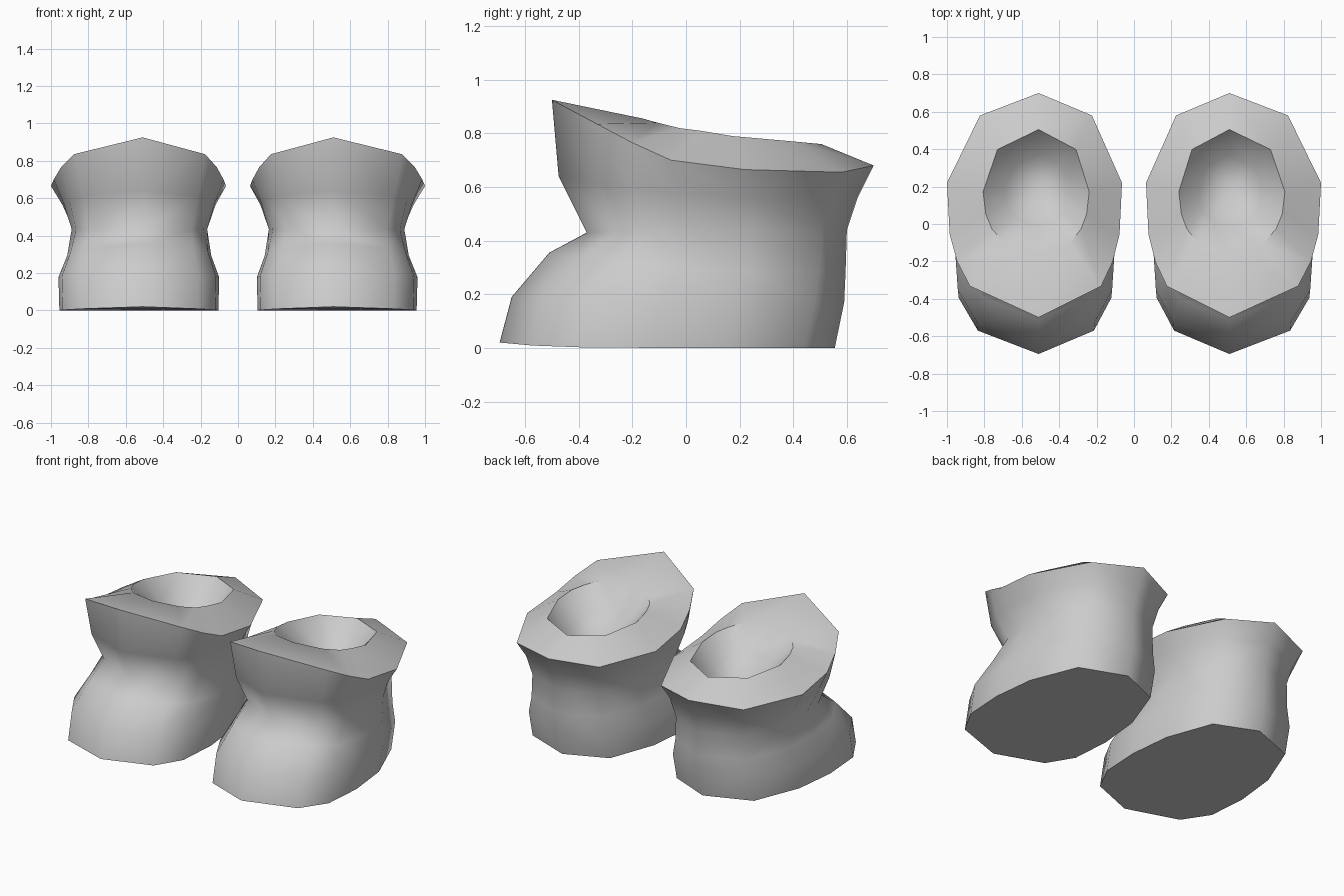
import bpy
import bmesh

cube = bpy.data.objects.get("Cube")
if cube:
    bpy.data.objects.remove(cube, do_unlink=True)

grey = bpy.data.materials.new("light_grey")
grey.use_nodes = True
grey.diffuse_color = (0.6, 0.6, 0.6, 1)
grey.node_tree.nodes["Principled BSDF"].inputs["Base Color"].default_value = (0.6, 0.6, 0.6, 1)

CENTER = 0.51   # distance of each boot from the middle
INNER = 0.91    # the inner side is slightly narrower

# Half outlines from heel to toe: (width fraction, length fraction)
SOLE = [(0, 0), (.66, .09), (.93, .33), (1, .55), (.96, .76), (.73, .9), (0, 1)]
RIM = [(0, 0), (.64, .1), (1, .4), (.97, .63), (.89, .75), (.75, .86), (0, 1)]
HOLE = [(0, 0), (.74, .16), (1, .5), (.95, .68), (.84, .8), (.6, .92), (0, 1)]
RIM_Z = [.68, .655, .665, .70, .765, .835, .925]
HOLE_Z = [.76, .77, .79, .81, .82, .84, .855]

# Body rings: rim blend, half width, heel y, heel z, toe y, toe z, rise power
BODY = [
    (0, .445, .555, 0, -.695, .02, 8),
    (0, .45, .59, .17, -.65, .19, 2),
    (.15, .405, .595, .28, -.51, .355, 3),
    (.5, .385, .60, .44, -.37, .43, 1),
    (.8, .435, .64, .56, -.475, .64, 3),
]


def ring(half, width, heel, toe, heights):
    """Close a half outline into a full loop of points."""
    pts = [(w * width, heel + (toe - heel) * t, z) for (w, t), z in zip(half, heights)]
    inner = [(-x * INNER, y, z) for x, y, z in pts[-2:0:-1]]
    return pts + inner


def make_boot(name, side):
    bm = bmesh.new()
    loops = []

    def add(points):
        loops.append([bm.verts.new((side * (CENTER + x), y, z)) for x, y, z in points])

    # Foot and shaft
    for blend, width, heel, hz, toe, tz, power in BODY:
        half = [(a[0] + (b[0] - a[0]) * blend, a[1] + (b[1] - a[1]) * blend)
                for a, b in zip(SOLE, RIM)]
        add(ring(half, width, heel, toe, [hz + (tz - hz) * t ** power for _, t in half]))

    # Slanted collar, opening and hollow
    add(ring(RIM, .49, .70, -.50, RIM_Z))
    add(ring(HOLE, .297, .505, -.16, HOLE_Z))
    add(ring(HOLE, .18, .37, -.01, [.60 + .12 * t for _, t in HOLE]))

    count = len(loops[0])
    for low, high in zip(loops, loops[1:]):
        for i in range(count):
            j = (i + 1) % count
            bm.faces.new((low[i], low[j], high[j], high[i]))
    bm.faces.new(loops[0])
    bottom = bm.verts.new((side * CENTER, .17, .55))
    for i in range(count):
        bm.faces.new((loops[-1][i], loops[-1][(i + 1) % count], bottom))

    bmesh.ops.recalc_face_normals(bm, faces=bm.faces)
    for face in bm.faces:
        face.smooth = True

    # Crisp edges around the sole, the collar and the back of the opening
    for loop, limit in ((loops[0], -1), (loops[5], -1), (loops[6], -.11)):
        for i in range(count):
            a, b = loop[i], loop[(i + 1) % count]
            if min(a.co.y, b.co.y) > limit:
                bm.edges.get((a, b)).smooth = False

    mesh = bpy.data.meshes.new(name)
    bm.to_mesh(mesh)
    bm.free()
    mesh.materials.append(grey)
    obj = bpy.data.objects.new(name, mesh)
    bpy.context.collection.objects.link(obj)


make_boot("left_boot", 1)
make_boot("right_boot", -1)
